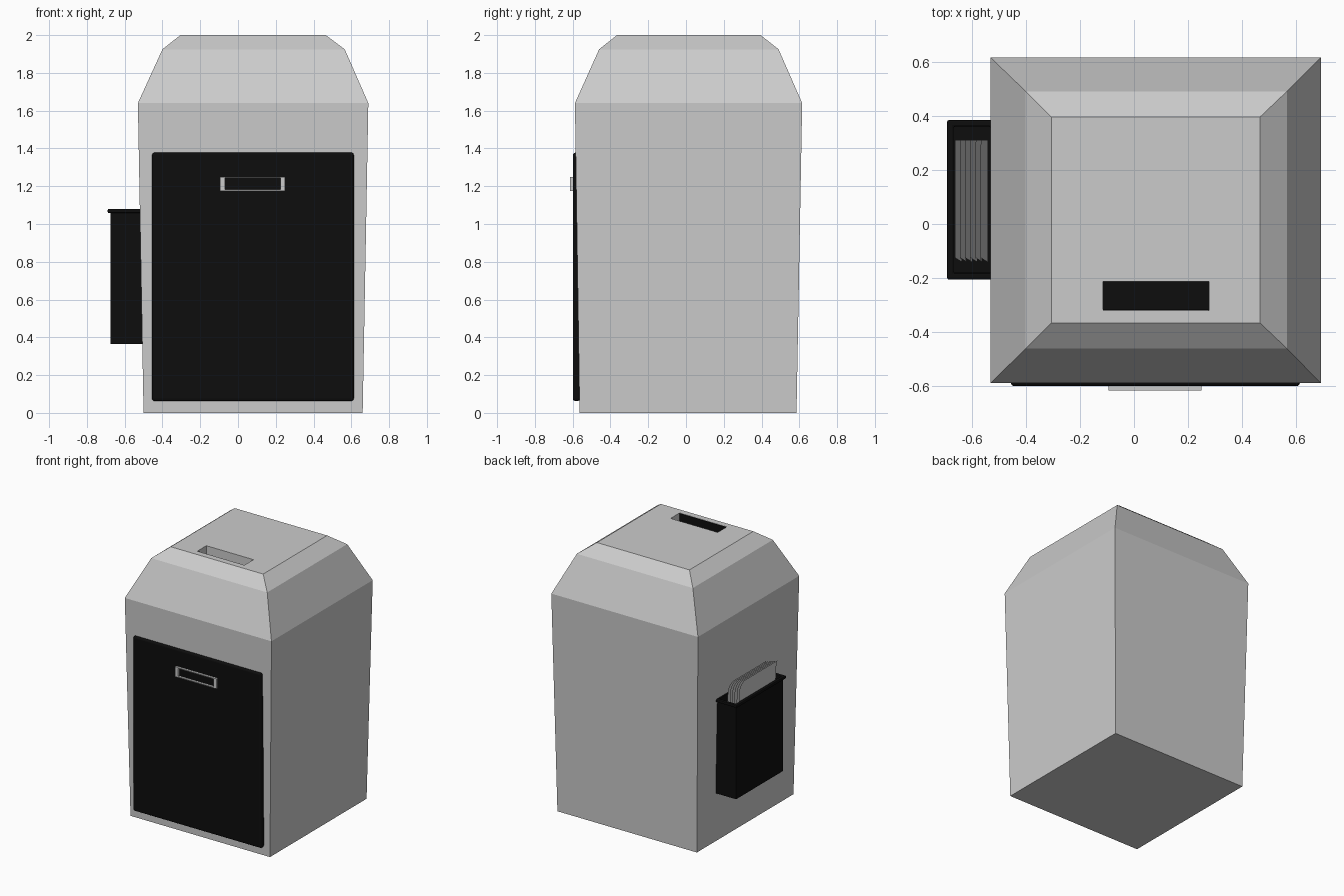
import bpy, bmesh, math

if "Cube" in bpy.data.objects:
    bpy.data.objects.remove(bpy.data.objects["Cube"])

black = bpy.data.materials.new("black")
black.diffuse_color = (0.004, 0.004, 0.004, 1)
black.use_nodes = True
black.node_tree.nodes["Principled BSDF"].inputs["Base Color"].default_value = black.diffuse_color


def finish(name, bm, mat=None):
    bmesh.ops.recalc_face_normals(bm, faces=bm.faces)
    me = bpy.data.meshes.new(name)
    bm.to_mesh(me)
    bm.free()
    ob = bpy.data.objects.new(name, me)
    bpy.context.collection.objects.link(ob)
    if mat:
        me.materials.append(mat)
    return ob


def box(name, x, y, z, mat=None, bevel=0, segments=2):
    bm = bmesh.new()
    bmesh.ops.create_cube(bm, size=1)
    for v in bm.verts:
        v.co = [(a + b) / 2 + c * (b - a) for (a, b), c in zip((x, y, z), v.co)]
    ob = finish(name, bm, mat)
    if bevel:
        m = ob.modifiers.new("bevel", 'BEVEL')
        m.width, m.segments = bevel, segments
    return ob


def cut(ob, x, y, z):
    cutter = box("cutter", x, y, z)
    m = ob.modifiers.new("cut", 'BOOLEAN')
    m.operation, m.solver, m.object = 'DIFFERENCE', 'EXACT', cutter
    bpy.context.view_layer.objects.active = ob
    bpy.ops.object.modifier_apply(modifier=m.name)
    bpy.data.objects.remove(cutter)


# Tapered cabinet with chamfered lid: x range, y range, z of each level
levels = [(-0.50, 0.66, -0.563, 0.585, 0.0),
          (-0.53, 0.69, -0.588, 0.615, 1.64),
          (-0.40, 0.565, -0.46, 0.49, 1.925),
          (-0.305, 0.465, -0.365, 0.395, 2.0)]
bm = bmesh.new()
rings = [[bm.verts.new(p) for p in ((a, c, z), (b, c, z), (b, d, z), (a, d, z))]
         for a, b, c, d, z in levels]
bm.faces.new(rings[0][::-1])
bm.faces.new(rings[-1])
for lo, hi in zip(rings, rings[1:]):
    for i in range(4):
        j = (i + 1) % 4
        bm.faces.new((lo[i], lo[j], hi[j], hi[i]))
cabinet = finish("cabinet", bm)

# Slot in the lid with dark floor and front lining
cut(cabinet, (-0.115, 0.277), (-0.32, -0.212), (1.90, 2.1))
box("slot_floor", (-0.115, 0.277), (-0.32, -0.212), (1.895, 1.905), black)
box("slot_lining", (-0.114, 0.276), (-0.32, -0.316), (1.90, 1.998), black)

# Front door and its handle frame
box("door", (-0.455, 0.613), (-0.599, -0.56), (0.063, 1.378), black, 0.013, 3)
handle = box("handle_frame", (-0.095, 0.25), (-0.615, -0.59), (1.175, 1.25))
cut(handle, (-0.068, 0.225), (-0.7, -0.5), (1.182, 1.243))

# Open leaflet holder on the left side
holder = box("leaflet_holder", (-0.676, -0.505), (-0.19, 0.37), (0.365, 1.07), black)
cut(holder, (-0.666, -0.53), (-0.18, 0.36), (0.375, 1.2))
rim = box("holder_rim", (-0.69, -0.515), (-0.205, 0.384), (1.058, 1.08), black)
cut(rim, (-0.666, -0.53), (-0.18, 0.36), (1.0, 1.2))
m = rim.modifiers.new("bevel", 'BEVEL')
m.width, m.segments = 0.006, 2

# Leaning leaflets, rounded at the back top corner
for i in range(6):
    top = 1.21 - 0.006 * i
    x_top = -0.662 + 0.019 * i
    r = 0.07
    prof = [(-0.14, 0.40), (0.31, 0.40)]
    prof += [(0.31 - r + r * math.cos(a), top - r + r * math.sin(a))
             for a in (math.pi / 2 * k / 6 for k in range(7))]
    prof += [(-0.14, top), (-0.125, top - 0.05)]
    bm = bmesh.new()
    bm.faces.new([bm.verts.new((x_top + 0.025 * (top - z) / (top - 0.40), y, z))
                  for y, z in prof])
    finish(f"leaflet_{i + 1}", bm)
